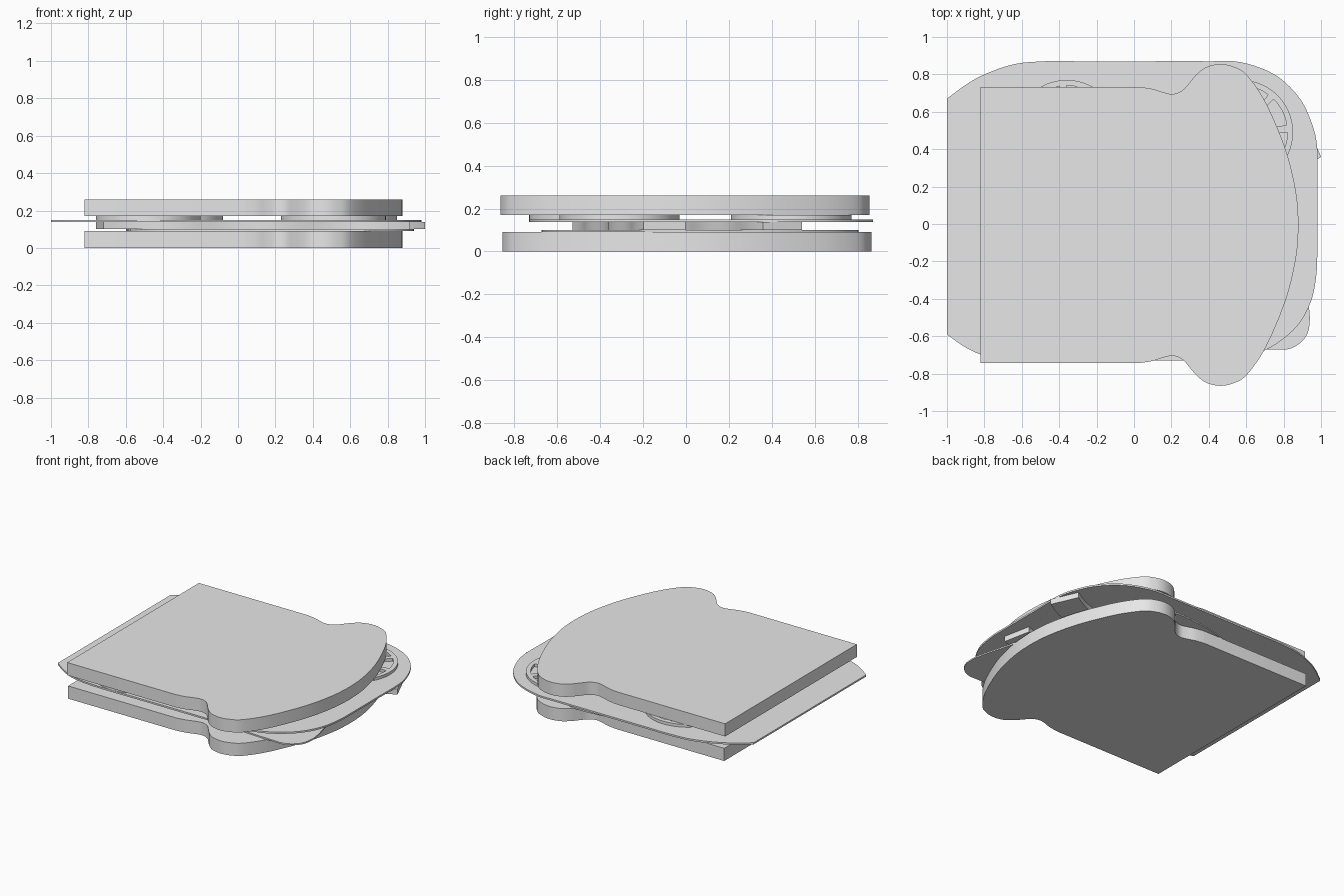
import bpy
import bmesh
import math
from mathutils import Vector

if "Cube" in bpy.data.objects:
    bpy.data.objects.remove(bpy.data.objects["Cube"], do_unlink=True)

grey = bpy.data.materials.new("plain_grey")
grey.use_nodes = True
grey.diffuse_color = (0.8, 0.8, 0.8, 1)
grey.node_tree.nodes["Principled BSDF"].inputs["Base Color"].default_value = (0.8, 0.8, 0.8, 1)


def spline(points, steps=5):
    """Smooth open path through the points."""
    p = [Vector(q) for q in points]
    p = [p[0]] + p + [p[-1]]
    path = []
    for a, b, c, d in zip(p, p[1:], p[2:], p[3:]):
        for i in range(steps):
            t = i / steps
            path.append(0.5 * (2 * b + (c - a) * t + (2 * a - 5 * b + 4 * c - d) * t ** 2
                               + (3 * b - a - 3 * c + d) * t ** 3))
    return path + [p[-1]]


def finish(name, bm, thickness):
    """Thicken flat faces upwards and make the object."""
    geom = bmesh.ops.extrude_face_region(bm, geom=bm.faces[:])["geom"]
    top = [v for v in geom if isinstance(v, bmesh.types.BMVert)]
    bmesh.ops.translate(bm, verts=top, vec=(0, 0, thickness))
    bmesh.ops.recalc_face_normals(bm, faces=bm.faces[:])
    mesh = bpy.data.meshes.new(name)
    bm.to_mesh(mesh)
    bm.free()
    mesh.materials.append(grey)
    obj = bpy.data.objects.new(name, mesh)
    bpy.context.collection.objects.link(obj)
    bpy.ops.object.select_all(action="DESELECT")
    obj.select_set(True)
    bpy.context.view_layer.objects.active = obj
    bpy.ops.object.shade_smooth_by_angle(angle=math.radians(30))
    return obj


def slab(name, outline, z, thickness):
    bm = bmesh.new()
    bm.faces.new([bm.verts.new((x, y, z)) for x, y in outline])
    return finish(name, bm, thickness)


# Bread slices: one half outline mirrored across the loaf
crust = [(0.03, .738), (.1, .727), (.16, .708), (.21, .70), (.26, .72), (.30, .765),
         (.34, .81), (.39, .845), (.46, .86), (.53, .847), (.60, .805), (.69, .68),
         (.77, .51), (.83, .34), (.87, .15), (.88, 0)]
half = [Vector((-.82, .738))] + spline(crust)
loaf = half + [Vector((p.x, -p.y)) for p in reversed(half[:-1])]
for name, z, thick, shift in (("bottom_bread", 0, .09, .005), ("top_bread", .17, .09, -.005)):
    slab(name, [(p.x, p.y + shift) for p in loaf], z, thick)

# Wide slice that sticks out of the bread, cut straight on one side
wide = [(-1, -.59), (-.9, -.66), (-.78, -.71), (-.6, -.73), (-.3, -.73), (0, -.73),
        (.3, -.73), (.5, -.725), (.69, -.68), (.85, -.57), (.94, -.43), (.975, -.27),
        (.98, -.1), (.98, .15), (.98, .4), (.95, .54), (.88, .68), (.75, .80), (.57, .865),
        (.4, .87), (0, .87), (-.3, .87), (-.48, .87), (-.66, .85), (-.85, .775), (-1, .67)]
slab("wide_slice", spline(wide), .138, .012)

# Thin leaf on the bottom bread
leaf = [(-.6, 0), (-.55, -.45), (-.3, -.62), (.1, -.64), (.5, -.66), (.72, -.67), (.84, -.665),
        (.92, -.6), (.94, -.5), (.92, -.38), (.86, -.15), (.8, .2), (.68, .5), (.45, .75),
        (.2, .8), (-.2, .7), (-.5, .4), (-.6, 0)]
slab("leaf", spline(leaf)[:-1], .09, .01)


# Wavy strips under the wide slice
def strip(name, start, end, width):
    a, b = Vector(start), Vector(end)
    side = (b - a).normalized().orthogonal() * width / 2
    middle = []
    for i in range(41):
        wave = 0.12 * math.sin(i / 40 * math.tau * 3)
        middle.append(a.lerp(b, i / 40) + side * wave)
    outline = [m - side for m in middle] + [m + side for m in reversed(middle)]
    slab(name, outline, .1, .038)


strip("strip_back", (-.5, -.2), (.96, .45), .2)
strip("strip_front", (-.74, -.43), (.9, -.1), .2)


# Tomato rounds: rim, hub and spokes with open chambers between
def tomato(name, cx, cy):
    bm = bmesh.new()
    count, radii = 80, (.0, .09, .25, .28)

    def ring_point(r, i):
        a = math.tau * i / count
        return bm.verts.new((cx + r * math.cos(a), cy + r * math.sin(a), .15))

    for i in range(count):
        for inner, outer in zip(radii, radii[1:]):
            if inner == radii[1] and i % 10 > 1:
                continue
            corners = [ring_point(outer, i), ring_point(outer, i + 1)]
            if inner:
                corners += [ring_point(inner, i + 1), ring_point(inner, i)]
            else:
                corners.append(bm.verts.new((cx, cy, .15)))
            bm.faces.new(corners)
    bmesh.ops.remove_doubles(bm, verts=bm.verts[:], dist=.0005)
    finish(name, bm, .02)


for name, x, y in (("tomato_back_left", .57, .49), ("tomato_back_right", -.36, .49),
                   ("tomato_front_left", .51, -.31), ("tomato_front_right", -.48, -.45)):
    tomato(name, x, y)
